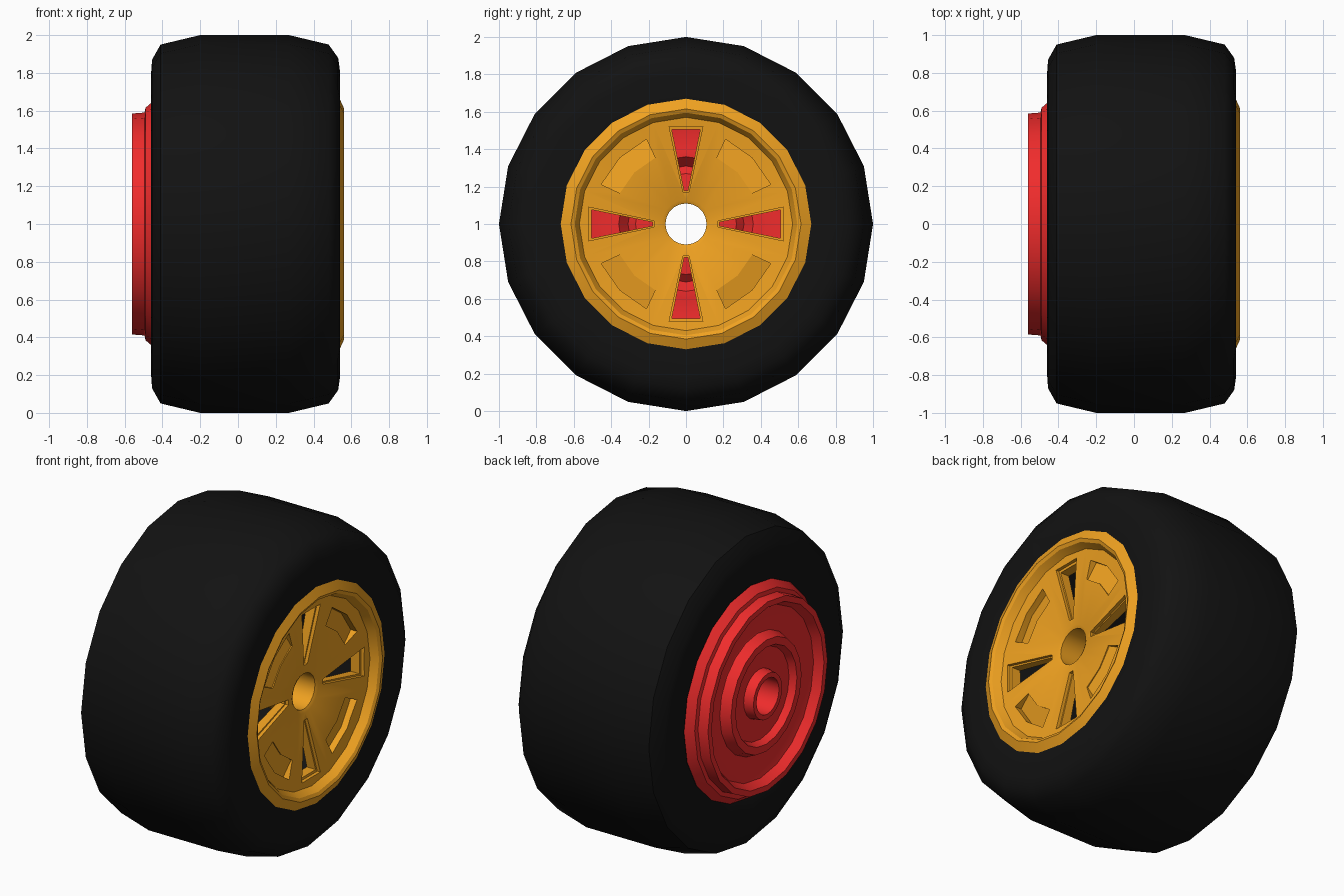
import bpy, bmesh
from math import sin, cos, pi, radians

if "Cube" in bpy.data.objects:
    bpy.data.objects.remove(bpy.data.objects["Cube"])

SIDES = 20


def material(name, rgb):
    m = bpy.data.materials.new(name)
    m.diffuse_color = (*rgb, 1)
    m.use_nodes = True
    m.node_tree.nodes["Principled BSDF"].inputs["Base Color"].default_value = m.diffuse_color
    return m


def make_object(name, bm, mat=None):
    bmesh.ops.recalc_face_normals(bm, faces=bm.faces)
    me = bpy.data.meshes.new(name)
    bm.to_mesh(me)
    bm.free()
    ob = bpy.data.objects.new(name, me)
    bpy.context.collection.objects.link(ob)
    if mat:
        me.materials.append(mat)
    return ob


def lathe(name, profile, mat):
    """Spin a closed (x, radius) outline around the axle."""
    bm = bmesh.new()
    rings = []
    for k in range(SIDES):
        a = 2 * pi * k / SIDES
        rings.append([bm.verts.new((x, r * sin(a), 1 + r * cos(a))) for x, r in profile])
    n = len(profile)
    for k in range(SIDES):
        p, q = rings[k], rings[(k + 1) % SIDES]
        for i in range(n):
            j = (i + 1) % n
            bm.faces.new((p[i], p[j], q[j], q[i]))
    return make_object(name, bm, mat)


def add_prism(bm, outline, angle, floor):
    """Cutter along x; outline holds (across, radius) points, floor gives its depth at a radius."""
    c, s = cos(angle), sin(angle)
    loops = []
    for front in (False, True):
        loops.append([bm.verts.new((0.8 if front else floor(v),
                                    u * c + v * s, 1 - u * s + v * c)) for u, v in outline])
    low, top = loops
    n = len(outline)
    bm.faces.new(low)
    bm.faces.new(top)
    for i in range(n):
        j = (i + 1) % n
        bm.faces.new((low[i], low[j], top[j], top[i]))


def cut(ob, name, outline, angles, floor):
    bm = bmesh.new()
    for a in angles:
        add_prism(bm, outline, radians(a), floor)
    cutter = make_object(name, bm)
    cutter.hide_render = True
    mod = ob.modifiers.new(name, 'BOOLEAN')
    mod.operation = 'DIFFERENCE'
    mod.solver = 'EXACT'
    mod.object = cutter
    bpy.context.view_layer.update()
    result = bpy.data.meshes.new_from_object(ob.evaluated_get(bpy.context.evaluated_depsgraph_get()))
    ob.modifiers.clear()
    ob.data = result
    bpy.data.objects.remove(cutter)


black = material("rubber", (0.006, 0.006, 0.006))
gold = material("gold_paint", (0.87, 0.36, 0.015))
red = material("red_paint", (0.87, 0.025, 0.025))

# Tyre with rounded shoulders and open bore
tyre = lathe("tyre", [
    (-0.42, 0.62), (-0.455, 0.67), (-0.46, 0.80), (-0.455, 0.87), (-0.41, 0.95), (-0.20, 1.0),
    (0.27, 1.0), (0.48, 0.95), (0.53, 0.88), (0.54, 0.81), (0.535, 0.67), (0.48, 0.62)], black)

# Outer rim: bevelled lip, slightly dished face, axle tube
rim = lathe("outer_rim", [
    (0.40, 0.62), (0.48, 0.67), (0.535, 0.67), (0.56, 0.615), (0.55, 0.595), (0.505, 0.57),
    (0.46, 0.13), (0.45, 0.11), (0.10, 0.11), (0.10, 0.135), (0.40, 0.15), (0.42, 0.56)], gold)

quarters = (0, 90, 180, 270)


def face_x(r):
    return 0.447 + r * 0.102


# Window frames, then tapered windows through the face
cut(rim, "window_frames", [(-0.016, 0.17), (0.016, 0.17), (0.09, 0.52), (-0.09, 0.52)],
    quarters, lambda r: face_x(r) - 0.02)
cut(rim, "windows", [(-0.010, 0.18), (0.010, 0.18), (0.076, 0.505), (-0.076, 0.505)],
    quarters, lambda r: 0.2)

# Shallow curved pockets between the windows
arc = [(r * sin(radians(a)), r * cos(radians(a)))
       for r, angles in ((0.50, (-20, 0, 20)), (0.39, (20, 0, -20))) for a in angles]
cut(rim, "pockets", arc, (45, 135, 225, 315), lambda r: face_x(r) - (0.04 if r > 0.42 else 0.005))

# Inner rim: flange, stepped pressed plate, raised ring and hub
plate = lathe("inner_rim", [
    (-0.40, 0.62), (-0.43, 0.665), (-0.455, 0.645), (-0.49, 0.615), (-0.495, 0.59),
    (-0.56, 0.585), (-0.56, 0.55), (-0.51, 0.52), (-0.485, 0.39), (-0.49, 0.37),
    (-0.55, 0.345), (-0.55, 0.30), (-0.51, 0.28), (-0.50, 0.15), (-0.56, 0.14),
    (-0.56, 0.11), (0.10, 0.11), (0.10, 0.135), (-0.46, 0.14), (-0.47, 0.27),
    (-0.51, 0.31), (-0.45, 0.36), (-0.45, 0.40), (-0.47, 0.52), (-0.45, 0.57)], red)

for ob, angle in ((tyre, 45), (rim, 30), (plate, 35)):
    bpy.ops.object.select_all(action='DESELECT')
    ob.select_set(True)
    bpy.context.view_layer.objects.active = ob
    bpy.ops.object.shade_smooth_by_angle(angle=radians(angle))
